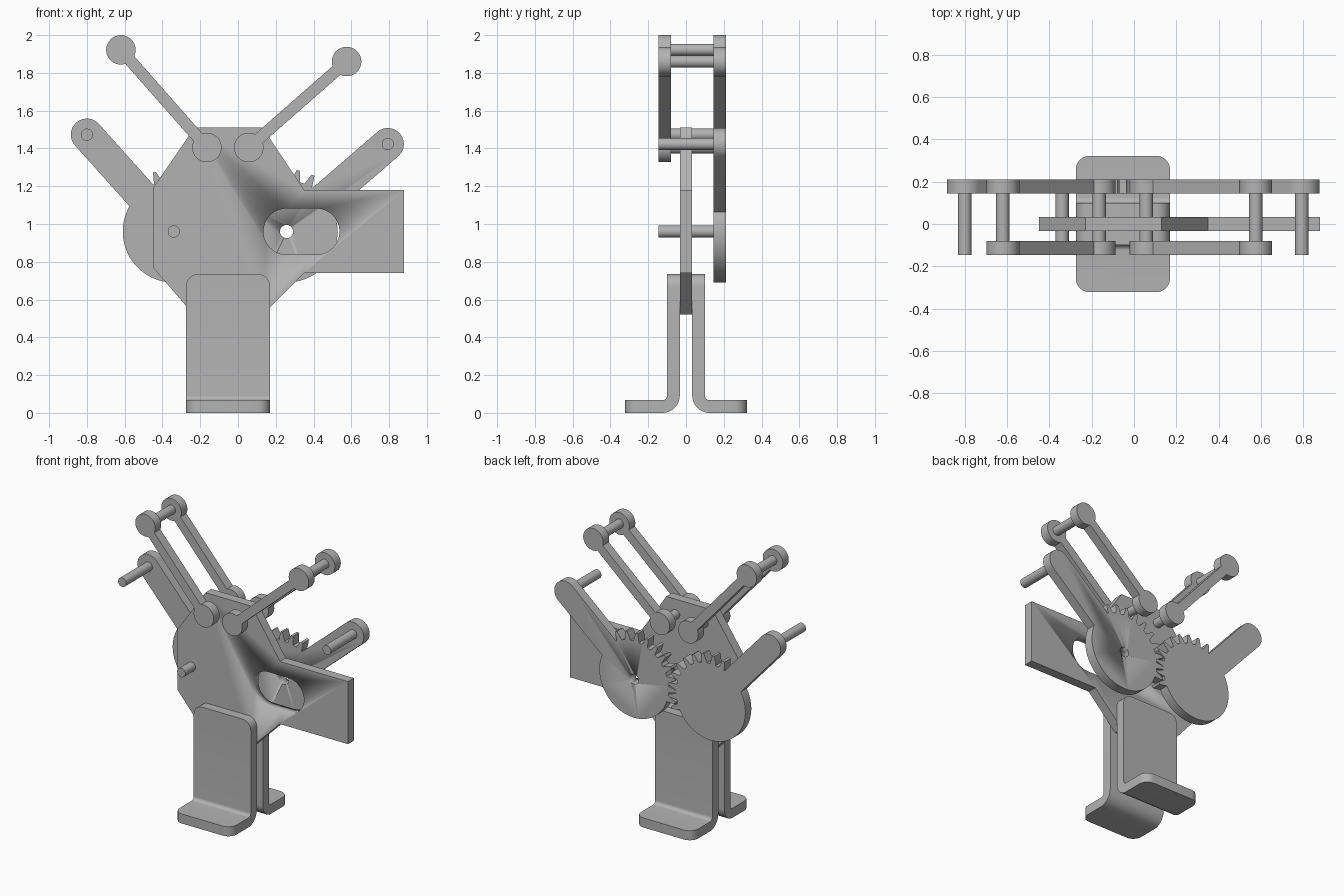
import bpy, bmesh
from math import sin, cos, asin, atan2, radians, pi
from mathutils import Vector

cube = bpy.data.objects.get("Cube")
if cube:
    bpy.data.objects.remove(cube)

grey = bpy.data.materials.new("plain grey")
grey.use_nodes = True
COLOUR = (0.45, 0.45, 0.45, 1)
grey.diffuse_color = COLOUR
grey.node_tree.nodes["Principled BSDF"].inputs["Base Color"].default_value = COLOUR

FRONT = (-0.146, -0.08)     # depth range of the front links
BACK = (0.145, 0.211)       # depth range of the gears and back links


def finish(name, bm):
    bmesh.ops.recalc_face_normals(bm, faces=bm.faces)
    mesh = bpy.data.meshes.new(name)
    bm.to_mesh(mesh)
    bm.free()
    mesh.materials.append(grey)
    obj = bpy.data.objects.new(name, mesh)
    bpy.context.collection.objects.link(obj)
    bpy.ops.object.select_all(action='DESELECT')
    obj.select_set(True)
    bpy.context.view_layer.objects.active = obj
    bpy.ops.object.shade_smooth_by_angle(angle=radians(25))
    return obj


def extrude(points, along):
    bm = bmesh.new()
    face = bm.faces.new([bm.verts.new(p) for p in points])
    new = bmesh.ops.extrude_face_region(bm, geom=[face])["geom"]
    moved = [g for g in new if isinstance(g, bmesh.types.BMVert)]
    bmesh.ops.translate(bm, verts=moved, vec=along)
    return bm


def slab(name, outline, depth):
    """Flat part: an x-z outline given a thickness in y."""
    y0, y1 = depth
    return finish(name, extrude([(x, y0, z) for x, z in outline], (0, y1 - y0, 0)))


def arc(centre, r, start, end, steps=24):
    angles = [start + (end - start) * i / steps for i in range(steps + 1)]
    return [(centre[0] + r * cos(a), centre[1] + r * sin(a)) for a in angles]


def rod(name, centre, y0, y1, r=0.032):
    return slab(name, arc(centre, r, 0, 2 * pi, 32)[:-1], (y0, y1))


def cut(obj, cutter):
    mod = obj.modifiers.new("opening", 'BOOLEAN')
    mod.object = cutter
    mod.solver = 'EXACT'
    cutter.hide_render = True
    cutter.hide_set(True)


def gear_arm(name, centre, tip, teeth):
    """Gear with teeth on part of its rim and a round-ended arm."""
    root, outer, half, width = 0.27, 0.33, 0.085, radians(4.6)
    a = atan2(tip[1] - centre[1], tip[0] - centre[0])
    joint = asin(half / root)
    angle, stop = a + joint, a + 2 * pi - joint
    outline = []
    for t in sorted((radians(d) - angle) % (2 * pi) + angle for d in teeth):
        outline += arc(centre, root, angle, t - width, 3 if t - width - angle < 0.3 else 40)
        for da, r in ((-0.6, 0.305), (-0.3, outer), (0.3, outer), (0.6, 0.305)):
            outline += arc(centre, r, t + da * width, 0, 1)[:1]
        angle = t + width
    outline += arc(centre, root, angle, stop, 40 if stop - angle > 0.3 else 3)
    outline += arc(tip, half, a - pi / 2, a + pi / 2)
    return slab(name, outline, BACK)


def link(name, low, high, depth):
    """Slim bar with a round eye at each end."""
    r, half = 0.078, 0.031
    a = atan2(high[1] - low[1], high[0] - low[0])
    j = asin(half / r)
    outline = arc(low, r, a + j, a + 2 * pi - j, 32)
    outline += arc(high, r, a - pi + j, a + pi - j, 32)
    return slab(name, outline, depth)


# Main plate with its slot
left_hub, right_hub = (-0.34, 0.96), (0.257, 0.96)
plate = slab("main_plate", [
    (-0.235, 0.52), (0.13, 0.52), (0.35, 0.74), (0.88, 0.74), (0.88, 1.18),
    (0.35, 1.18), (0.13, 1.51), (-0.23, 1.51), (-0.45, 1.19), (-0.45, 0.77)],
    (-0.033, 0.033))
slot = slab("slot_cutter", arc(right_hub, 0.122, pi / 2, 3 * pi / 2)
            + arc((0.415, 0.96), 0.122, -pi / 2, pi / 2), (-0.1, 0.1))
cut(plate, slot)

# Meshing gears with arms
step = 360 / 25
left_tip, right_tip = (-0.80, 1.473), (0.793, 1.423)
gear_arm("right_gear_arm", left_hub, left_tip, [step * (k - 1.5) for k in range(10)])
left_gear = gear_arm("left_gear_arm", right_hub, right_tip,
                     [180 + step * (k - 8) for k in range(10)])
cut(left_gear, rod("hub_hole_cutter", right_hub, 0.1, 0.3, 0.035))

# Pins fixed to the gears and arms
for name, place in (("right_gear_pin", left_hub), ("right_arm_pin", left_tip),
                    ("left_arm_pin", right_tip)):
    rod(name, place, FRONT[0], 0.18)

# Paired links joined by rods
for side, low, high in (("right", (-0.165, 1.405), (-0.62, 1.922)),
                        ("left", (0.057, 1.405), (0.575, 1.86))):
    link(side + "_front_link", low, high, FRONT)
    link(side + "_back_link", low, high, BACK)
    rod(side + "_lower_rod", low, -0.11, 0.18)
    rod(side + "_upper_rod", high, -0.11, 0.18)

# Bent foot bracket, mirrored to the other side of the plate
x0, x1, t, top, toe, inner = -0.275, 0.17, 0.067, 0.735, -0.322, -0.033
profile = [(inner, top), (inner - t, top)]
profile += arc((inner - t - 0.025, t + 0.025), 0.025, 0, -pi / 2, 8)
profile += [(toe, t), (toe, 0)]
profile += arc((inner - t - 0.025, t + 0.025), t + 0.025, -pi / 2, 0, 12)
bm = extrude([(x0, y, z) for y, z in profile], (x1 - x0, 0, 0))
corners = []
for e in bm.edges:
    mid = (e.verts[0].co + e.verts[1].co) / 2
    across = abs(e.verts[0].co.x - e.verts[1].co.x) > 0.1
    if not across and (abs(mid.z - top) < 1e-4 or abs(mid.y - toe) < 1e-4):
        corners.append(e)
bmesh.ops.bevel(bm, geom=corners, offset=0.065, segments=8, profile=0.5, affect='EDGES')
bracket = finish("foot_brackets", bm)
mirror = bracket.modifiers.new("mirror", 'MIRROR')
mirror.use_axis = (False, True, False)
